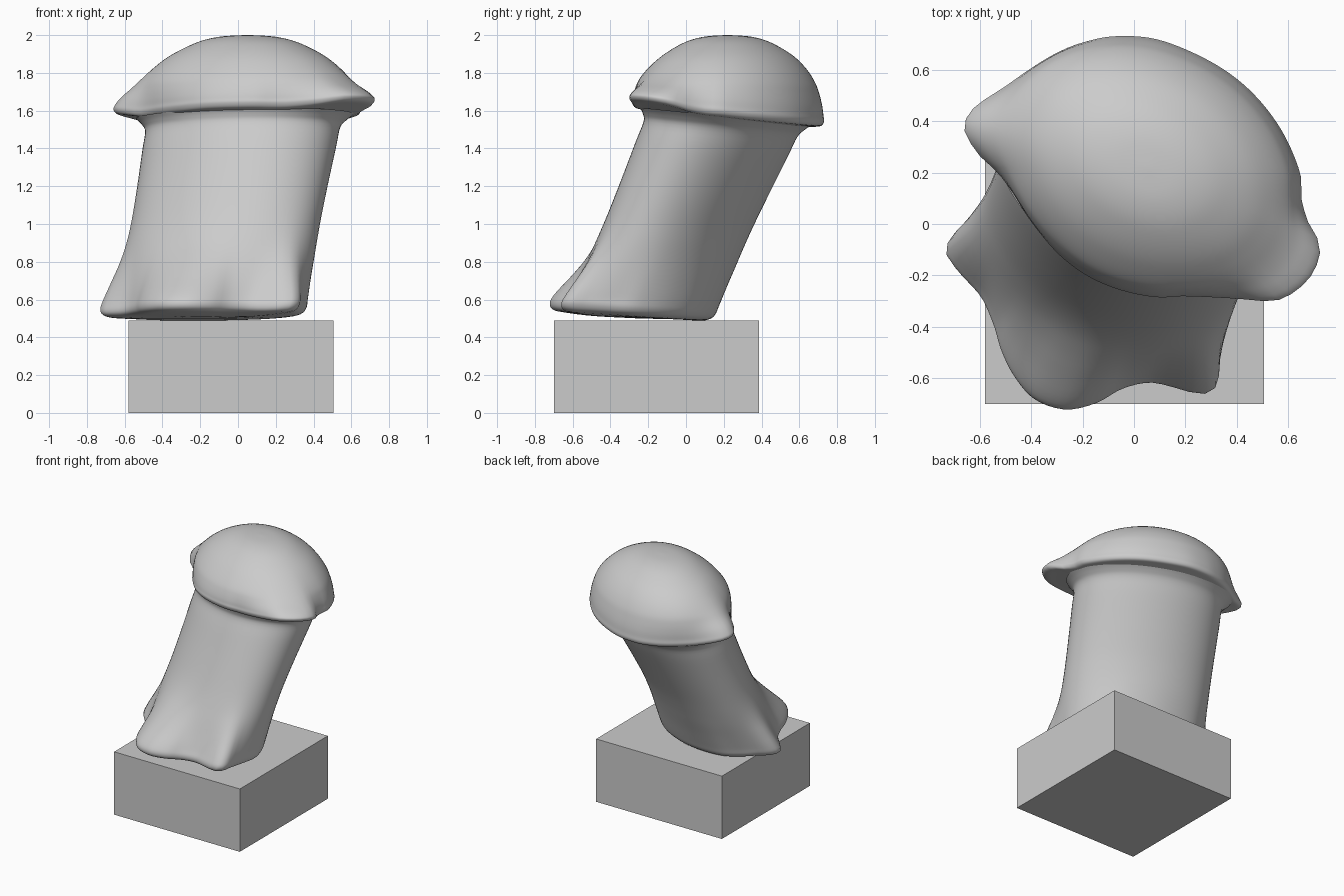
import bpy, bmesh, math
from mathutils import Vector

if "Cube" in bpy.data.objects:
    bpy.data.objects.remove(bpy.data.objects["Cube"])

N = 96  # points per ring


def catmull(a, b, c, d, t):
    return 0.5 * (2 * b + (c - a) * t + (2 * a - 5 * b + 4 * c - d) * t * t
                  + (3 * b - a - 3 * c + d) * t ** 3)


def polar_outline(pts, centre):
    """Closed spline through pts, returned as N radii around centre."""
    p = [Vector(q) - Vector(centre) for q in pts]
    n = len(p)
    dense = []
    for i in range(n):
        for k in range(12):
            v = catmull(p[i - 1], p[i], p[(i + 1) % n], p[(i + 2) % n], k / 12)
            dense.append((math.atan2(v.y, v.x) % math.tau, v.length))
    dense.sort()
    dense = [(dense[-1][0] - math.tau, dense[-1][1])] + dense + [(dense[0][0] + math.tau, dense[0][1])]
    radii, j = [], 0
    for i in range(N):
        a = math.tau * i / N
        while dense[j + 1][0] < a:
            j += 1
        (a0, r0), (a1, r1) = dense[j], dense[j + 1]
        radii.append(r0 + (r1 - r0) * (a - a0) / max(a1 - a0, 1e-6))
    return radii


def ellipse(a, b, turn):
    out = []
    for i in range(N):
        t = math.tau * i / N - math.radians(turn)
        out.append(a * b / math.hypot(b * math.cos(t), a * math.sin(t)))
    return out


def ring(centre, z, plain, lobed, w, s, tilt, lift=0):
    """Blend of a plain and a lobed outline, scaled by s and tilted in y."""
    pts = []
    for i in range(N):
        t = math.tau * i / N
        lobe = w * (lobed[i] - plain[i])
        r = s * (plain[i] + lobe)
        dy = r * math.sin(t)
        pts.append(Vector((centre[0] + r * math.cos(t), centre[1] + dy,
                           z + tilt * dy + lift * max(lobe, 0))))
    return pts


def loft(name, keys, cap_start=False, cap_end=False, steps=4):
    rows, m = [], len(keys)
    for k in range(m - 1):
        quad = [keys[max(k - 1, 0)], keys[k], keys[k + 1], keys[min(k + 2, m - 1)]]
        for s in range(steps):
            rows.append([catmull(*q, s / steps) for q in zip(*quad)])
    rows.append(keys[-1])
    bm = bmesh.new()
    vr = [[bm.verts.new(p) for p in row] for row in rows]
    for a, b in zip(vr, vr[1:]):
        for i in range(N):
            j = (i + 1) % N
            bm.faces.new((a[i], a[j], b[j], b[i]))
    if cap_start:
        bm.faces.new(vr[0][::-1])
    if cap_end:
        bm.faces.new(vr[-1])
    me = bpy.data.meshes.new(name)
    bm.to_mesh(me)
    bm.free()
    me.shade_smooth()
    ob = bpy.data.objects.new(name, me)
    bpy.context.collection.objects.link(ob)
    return ob


# plinth block
bpy.ops.mesh.primitive_cube_add(size=1, location=(-0.037, -0.157, 0.245))
plinth = bpy.context.object
plinth.name = "plinth"
plinth.scale = (1.085, 1.085, 0.49)

# stem: leaning oval column with toes at the foot
foot_c = (-0.15, -0.245)
foot = polar_outline([
    (-.735, -.12), (-.68, -.2), (-.6, -.29), (-.55, -.4), (-.52, -.5), (-.47, -.6),
    (-.39, -.69), (-.27, -.73), (-.15, -.705), (-.05, -.65), (.06, -.625), (.16, -.645),
    (.26, -.67), (.315, -.64), (.325, -.55), (.345, -.42), (.355, -.28), (.29, -.12),
    (.16, .02), (-.03, .11), (-.22, .145), (-.41, .135), (-.54, .07), (-.63, 0), (-.7, -.05)], foot_c)
column = ellipse(0.53, 0.345, -25)
neck = ellipse(0.54, 0.375, -24)


def axis(z):
    u = max(z - 0.53, 0)
    return (-0.15 + 0.18 * u, -0.245 + 0.44 * u)


stem_keys = [ring(axis(z), z, column, foot, w, s, tilt) for z, w, s, tilt in [
    (0.50, 1, 0.02, -.03), (0.503, 1, 0.5, -.04), (0.508, 1, 0.82, -.06), (0.52, 1, 0.95, -.06),
    (0.55, 1, 1.0, -.07), (0.60, 0.95, 1.0, -.07), (0.70, 0.62, 1.0, -.07),
    (0.80, 0.3, 1.0, -.08), (0.90, 0.1, 1.0, -.08), (1.02, 0.02, 1.0, -.09)]]
stem_keys += [ring(axis(z), z, column, neck, w, s, -.1) for z, w, s in [
    (1.2, .3, 1), (1.4, .8, 1), (1.5, 1, 1.0), (1.54, 1, 1.05), (1.57, 1, 1.12)]]
loft("stem", stem_keys, cap_start=True)

# cap: lobed rim rising into a smooth dome
cap_c = (0.05, 0.22)
rim = polar_outline([
    (.645, .2), (.65, .1), (.68, 0), (.725, -.09), (.69, -.2), (.6, -.28), (.52, -.3),
    (.4, -.29), (.2, -.28), (.1, -.285), (0, -.27), (-.1, -.24), (-.2, -.19), (-.3, -.11),
    (-.4, .01), (-.47, .12), (-.53, .2), (-.6, .265), (-.65, .34), (-.66, .39), (-.62, .455),
    (-.5, .535), (-.4, .605), (-.3, .665), (-.2, .705), (-.07, .73), (.1, .715), (.3, .63),
    (.45, .52), (.57, .37)], cap_c)
dome = ellipse(0.62, 0.47, -27)
loft("cap", [ring(cap_c, z, dome, rim, w, s, tilt, .25) for z, w, s, tilt in [
    (1.553, .3, .78, -.1), (1.559, .8, .89, -.1), (1.567, 1, .97, -.1), (1.592, 1, 1.0, -.1),
    (1.62, .93, .995, -.09), (1.66, .72, .985, -.07), (1.71, .42, .96, -.05),
    (1.76, .2, .92, -.03), (1.82, .08, .835, -.01), (1.88, .03, .715, 0),
    (1.93, 0, .57, 0), (1.97, 0, .41, 0), (1.993, 0, .23, 0), (2.0, 0, .02, 0)]], cap_end=True)
